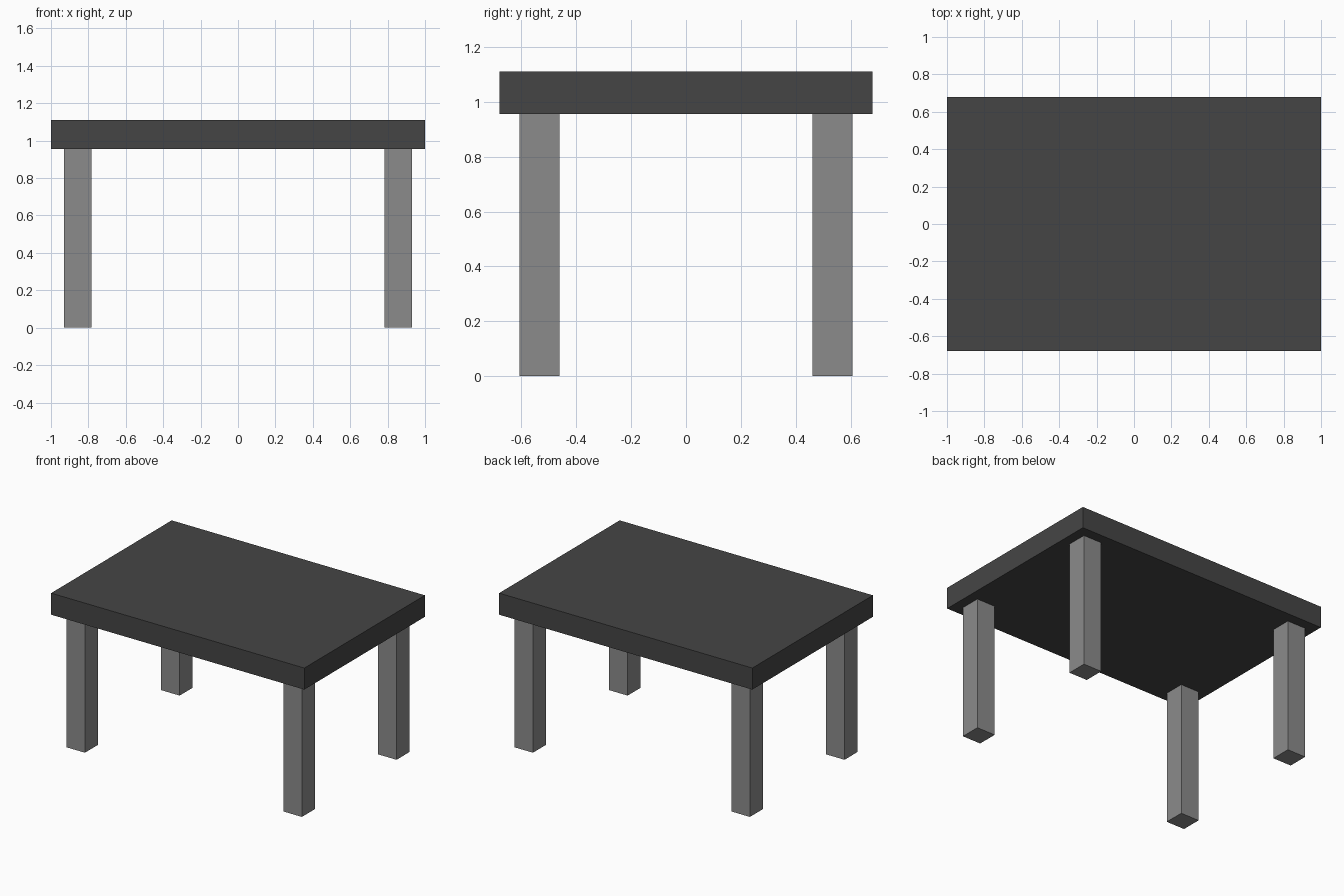
import bpy

if "Cube" in bpy.data.objects:
    bpy.data.objects.remove(bpy.data.objects["Cube"])

TOP_Z, UNDER_Z = 1.11, 0.956
LEG = 0.145


def material(name, grey):
    mat = bpy.data.materials.new(name)
    mat.diffuse_color = (grey, grey, grey, 1)
    mat.use_nodes = True
    mat.node_tree.nodes["Principled BSDF"].inputs["Base Color"].default_value = mat.diffuse_color
    return mat


def box(name, size, centre, mat):
    bpy.ops.mesh.primitive_cube_add(size=1, location=centre)
    obj = bpy.context.object
    obj.name = name
    obj.scale = size
    bpy.ops.object.transform_apply(location=False, rotation=False, scale=True)
    obj.data.materials.append(mat)
    return obj


dark = material("dark_grey", 0.06)
mid = material("mid_grey", 0.26)

# Thick slab top
box("tabletop", (2.0, 1.36, TOP_Z - UNDER_Z), (0, 0, (TOP_Z + UNDER_Z) / 2), dark)

# Four square legs, inset from the corners
for y_name, sy in (("front", -1), ("back", 1)):
    for x_name, sx in (("left", -1), ("right", 1)):
        box(f"{y_name}_{x_name}_leg", (LEG, LEG, UNDER_Z),
            (sx * 0.857, sy * 0.534, UNDER_Z / 2), mid)
